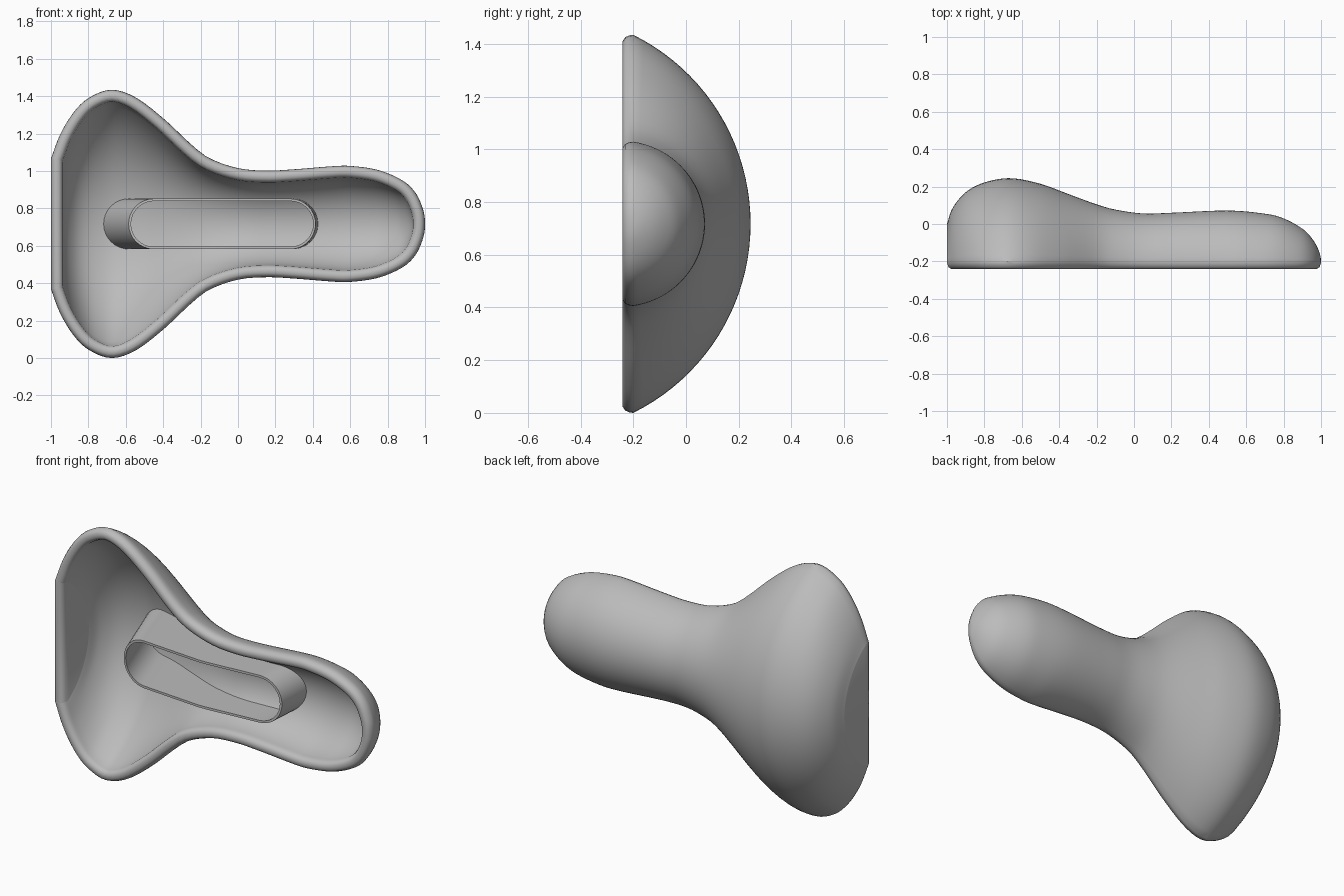
import bpy, bmesh, math
from mathutils import Vector

if "Cube" in bpy.data.objects:
    bpy.data.objects.remove(bpy.data.objects["Cube"])

MID = 0.717      # height of the symmetry plane
BASE = -0.2      # depth where the domed shell meets the rim
WALL = 0.065     # shell thickness

# Half width and crown depth along the length
WIDTH = [(-1, .35), (-.95, .48), (-.88, .595), (-.8, .672), (-.68, .717), (-.55, .678),
         (-.4, .565), (-.25, .425), (-.15, .35), (0, .298), (.15, .285), (.3, .292),
         (.5, .308), (.6, .31), (.75, .288), (.88, .232), (.95, .165), (.99, .075), (1, 0)]
CROWN = [(-1, 0), (-.97, .085), (-.9, .17), (-.8, .222), (-.66, .245), (-.5, .215),
         (-.35, .16), (-.2, .105), (-.1, .077), (.05, .056), (.2, .06), (.5, .072),
         (.7, .055), (.8, .03), (.9, -.025), (.95, -.075), (.985, -.135), (1, BASE)]


def smooth_lookup(points, tip_ghost):
    """Catmull-Rom curve through the points, returned as a function of x."""
    pts = [Vector(p) for p in points]
    pts = [2 * pts[0] - pts[1]] + pts + [Vector(tip_ghost)]
    dense = []
    for a, b, c, d in zip(pts, pts[1:], pts[2:], pts[3:]):
        for i in range(24):
            t = i / 24
            dense.append(0.5 * (2 * b + (c - a) * t + (2 * a - 5 * b + 4 * c - d) * t * t
                                + (3 * b - a - 3 * c + d) * t ** 3))
    dense.append(pts[-2])

    def look(x):
        lo, hi = 0, len(dense) - 1
        while hi - lo > 1:
            m = (lo + hi) // 2
            lo, hi = (m, hi) if dense[m].x <= x else (lo, m)
        p, q = dense[lo], dense[hi]
        f = (x - p.x) / max(q.x - p.x, 1e-9)
        return p.y + (q.y - p.y) * min(max(f, 0), 1)
    return look


width = smooth_lookup(WIDTH, (.99, -.075))
crown = smooth_lookup(CROWN, (.985, 2 * BASE + .135))


def inset(func, x, r):
    """Profile moved inward by r, measured square to the curve."""
    steps = [r * math.sin(math.pi / 2 * i / 12) for i in range(-12, 13)]
    return min(func(x + s) - math.sqrt(max(r * r - s * s, 0)) for s in steps)


def section(x, r):
    w = max(inset(width, x, r), 0)
    d = max(inset(crown, x, r) - BASE, 0)
    phi = min(2 * math.atan2(d, max(w, 1e-5)), math.pi / 2)
    return w, d, max(phi, 1e-3)


def arc_point(w, d, phi, theta):
    y = BASE + d * (math.cos(theta) - math.cos(phi)) / (1 - math.cos(phi))
    return y, w * math.sin(theta) / math.sin(phi)


def make_object(name, bm, material):
    bmesh.ops.remove_doubles(bm, verts=bm.verts, dist=1e-5)
    bmesh.ops.recalc_face_normals(bm, faces=bm.faces)
    mesh = bpy.data.meshes.new(name)
    bm.to_mesh(mesh)
    bm.free()
    mesh.materials.append(material)
    obj = bpy.data.objects.new(name, mesh)
    obj.location.z = MID
    bpy.context.collection.objects.link(obj)
    bpy.ops.object.select_all(action='DESELECT')
    obj.select_set(True)
    bpy.context.view_layer.objects.active = obj
    bpy.ops.object.shade_smooth_by_angle(angle=math.radians(35))
    return obj


def skin(bm, rows, closed=False):
    """Quads between neighbouring rows of points."""
    grid = [[bm.verts.new(p) for p in row] for row in rows]
    for a, b in zip(grid, grid[1:]):
        n = len(a)
        for j in range(n if closed else n - 1):
            k = (j + 1) % n
            bm.faces.new((a[j], a[k], b[k], b[j]))


grey = bpy.data.materials.new("plain_grey")
grey.use_nodes = True
grey.diffuse_color = (0.5, 0.5, 0.5, 1)
grey.node_tree.nodes["Principled BSDF"].inputs["Base Color"].default_value = (0.5, 0.5, 0.5, 1)

# Hollow shell with rounded rim: upper half, mirrored across the middle plane
ROWS, ARC = 72, 20
RIM = [(.002, -.215), (.009, -.231), (.022, -.24), (.042, -.24), (.056, -.231), (.063, -.215)]
rows = []
for i in range(ROWS + 1):
    f = (1 - math.cos(math.pi * i / ROWS)) / 2
    span = lambda r: (r - 1) + f * (2 - 2 * r)
    row = []
    for r in (0, WALL):
        x = span(r)
        w, d, phi = section(x, r)
        arc = [(x, *arc_point(w, d, phi, phi * j / ARC)) for j in range(ARC + 1)]
        if r == 0:
            row += arc
            row += [(span(q), y, max(inset(width, span(q), q), 0)) for q, y in RIM]
        else:
            row += arc[::-1]
    rows.append(row)
rows.insert(0, [(x, y, 0) for x, y, z in rows[0]])   # flat end wall
bm = bmesh.new()
skin(bm, rows)
shell = make_object("shell", bm, grey)
mirror = shell.modifiers.new("mirror", 'MIRROR')
mirror.use_axis = (False, False, True)
mirror.use_clip = True
mirror.merge_threshold = 0.0005


# Slotted tube standing on the inside of the shell
def slot(left, right, h):
    """Stadium outline in x and z, with subdivided straight sides."""
    a, b = left + h, right - h
    pts = []
    for cx, other, start in ((b, a, -90), (a, b, 90)):
        for i in range(17):
            t = math.radians(start + 180 * i / 16)
            pts.append((cx + h * math.cos(t), h * math.sin(t)))
        z = pts[-1][1]
        pts += [(cx + (other - cx) * i / 16, z) for i in range(1, 16)]
    return pts


def seat_y(x, z):
    w, d, phi = section(x, 0)
    return arc_point(w, d, phi, math.asin(min(abs(z) * math.sin(phi) / w, 1)))[0] - WALL / 2


def front_y(x):
    return -0.235 + 0.08 * abs(x + 0.07)


T = 0.013
outer_front = [(x, front_y(x), z) for x, z in slot(-.585, .415, .135)]
outer_back = [(x, seat_y(x, z), z) for x, z in slot(-.73, .43, .135)]
inner_front = [(x, front_y(x), z) for x, z in slot(-.585 + T, .415 - T, .135 - T)]
inner_back = [(x, seat_y(x, z), z) for x, z in slot(-.73 + T, .43 - T, .135 - T)]
bm = bmesh.new()
skin(bm, [outer_back, outer_front, inner_front, inner_back, outer_back], closed=True)
make_object("slot_tube", bm, grey)
